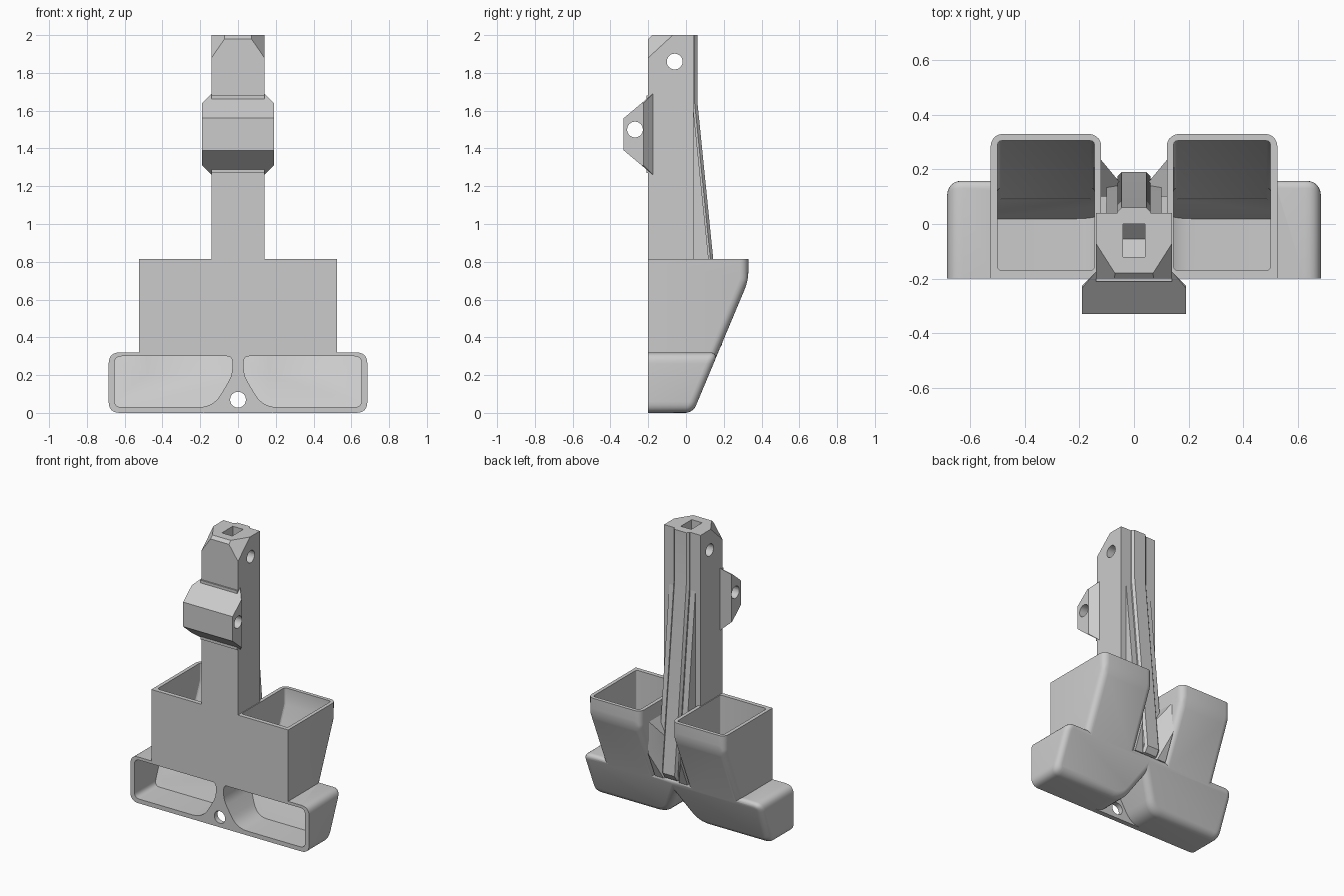
import bpy, bmesh
from mathutils import Vector

cube = bpy.data.objects.get("Cube")
if cube:
    bpy.data.objects.remove(cube, do_unlink=True)

grey = bpy.data.materials.new("plain grey")
grey.use_nodes = True
grey.diffuse_color = (0.6, 0.6, 0.6, 1)
grey.node_tree.nodes["Principled BSDF"].inputs["Base Color"].default_value = (0.6, 0.6, 0.6, 1)

FRONT, TOP = -0.2, 0.815
SLOPE_POINT, SLOPE_NORMAL = Vector((0, 0.045, 0.02)), Vector((0, 0.68, -0.285))


def rounded(pts, steps=6):
    """Outline whose corners (u, v, reach) are replaced by curves."""
    out = []
    for i, (u, v, reach) in enumerate(pts):
        c = Vector((u, v))
        if not reach:
            out.append(c)
            continue
        before, after = Vector(pts[i - 1][:2]), Vector(pts[(i + 1) % len(pts)][:2])
        a = c + (before - c).normalized() * reach
        b = c + (after - c).normalized() * reach
        for k in range(steps + 1):
            t = k / steps
            out.append(a * (1 - t) ** 2 + c * 2 * t * (1 - t) + b * t * t)
    return out


def prism(pts, axis, lo, hi):
    """Extrude a flat outline along one axis."""
    place = {"x": lambda u, v, t: (t, u, v),
             "y": lambda u, v, t: (u, t, v),
             "z": lambda u, v, t: (u, v, t)}[axis]
    bm = bmesh.new()
    face = bm.faces.new([bm.verts.new(place(p[0], p[1], lo)) for p in pts])
    ext = bmesh.ops.extrude_face_region(bm, geom=[face])
    shift = Vector(place(0, 0, hi - lo))
    for v in ext["geom"]:
        if isinstance(v, bmesh.types.BMVert):
            v.co += shift
    bmesh.ops.recalc_face_normals(bm, faces=bm.faces)
    return bm


def slice_off(bm, point, normal):
    """Remove everything beyond a plane and close the cut."""
    bmesh.ops.bisect_plane(bm, geom=bm.verts[:] + bm.edges[:] + bm.faces[:], dist=1e-5,
                           plane_co=point, plane_no=normal, clear_outer=True)
    bmesh.ops.holes_fill(bm, edges=[e for e in bm.edges if e.is_boundary])
    bmesh.ops.recalc_face_normals(bm, faces=bm.faces)
    return bm


def soften(bm, rule, width, segments=5):
    edges = [e for e in bm.edges if rule(e.verts[0].co, e.verts[1].co)]
    bmesh.ops.bevel(bm, geom=edges, offset=width, segments=segments, profile=0.5,
                    affect="EDGES", clamp_overlap=True)
    return bm


def make(name, bm):
    mesh = bpy.data.meshes.new(name)
    bm.to_mesh(mesh)
    bm.free()
    mesh.materials.append(grey)
    obj = bpy.data.objects.new(name, mesh)
    bpy.context.collection.objects.link(obj)
    return obj


def activate(obj):
    bpy.ops.object.select_all(action="DESELECT")
    obj.select_set(True)
    bpy.context.view_layer.objects.active = obj


def combine(obj, bm, operation="DIFFERENCE"):
    tool = make("tool", bm)
    tool.hide_render = True
    mod = obj.modifiers.new("combine", "BOOLEAN")
    mod.operation, mod.object, mod.solver = operation, tool, "EXACT"
    activate(obj)
    bpy.ops.object.modifier_apply(modifier=mod.name)
    bpy.data.objects.remove(tool, do_unlink=True)


def pin_hole(axis, u, v, radius=0.042):
    corners = [(u - radius, v - radius), (u + radius, v - radius),
               (u + radius, v + radius), (u - radius, v + radius)]
    centre = Vector((u, v))
    ring = [centre + (p - centre).normalized() * radius
            for p in rounded([(a, b, radius * 0.999) for a, b in corners])]
    return prism(ring, axis, -0.5, 0.5)


def finish(obj, mirrored=False):
    if mirrored:
        mod = obj.modifiers.new("mirror", "MIRROR")
        mod.use_mirror_merge = False
        activate(obj)
        bpy.ops.object.modifier_apply(modifier=mod.name)
    activate(obj)
    bpy.ops.object.shade_smooth_by_angle(angle=0.5)


# Lower outlet of one duct, with its sloped and softened back
outlet = prism(rounded([(0, 0.32, 0), (0.685, 0.32, 0.06), (0.685, 0, 0.06),
                        (0.115, 0, 0.08), (0, 0.195, 0)]), "y", FRONT, 0.3)
slice_off(outlet, SLOPE_POINT, SLOPE_NORMAL)


def on_slope(a, b):
    flat = all(abs((p - SLOPE_POINT).dot(SLOPE_NORMAL)) < 1e-4 for p in (a, b))
    return flat and max(a.x, b.x) > 1e-4


soften(outlet, on_slope, 0.04)
ducts = make("air_ducts", outlet)

# Upper inlet of one duct
inlet = prism([(FRONT, 0.2), (FRONT, TOP), (0.33, TOP), (0.33, 0.7), (0.12, 0.2)],
              "x", 0.12, 0.525)


def back_edge(a, b):
    on_front = a.y < FRONT + 1e-4 or b.y < FRONT + 1e-4
    on_rim = min(a.z, b.z) > TOP - 1e-4
    on_base = max(a.z, b.z) < 0.2001
    return not (on_front or on_rim or on_base)


soften(inlet, back_edge, 0.045)
combine(ducts, inlet, "UNION")

# Hollow passage through the duct
mouth = prism(rounded([(0.03, 0.3, 0.03), (0.655, 0.3, 0.04), (0.655, 0.03, 0.04),
                       (0.13, 0.03, 0.08), (0.03, 0.2, 0.04)]), "y", FRONT - 0.1, 0.3)
slice_off(mouth, SLOPE_POINT - Vector((0, 0.03, 0)), SLOPE_NORMAL)
throat = prism([(-0.17, 0.2), (-0.17, 0.9), (0.305, 0.9), (0.305, 0.7), (0.091, 0.2)],
               "x", 0.145, 0.5)
soften(throat, lambda a, b: abs(a.z - b.z) > 0.05 and abs(a.x - b.x) < 1e-4, 0.015, 3)
combine(ducts, mouth)
combine(ducts, throat)
finish(ducts, mirrored=True)

# Thin web with a screw hole between the outlets
web = make("lower_web", prism([(-0.18, 0), (0.18, 0), (0.085, 0.065), (0, 0.21),
                               (-0.085, 0.065)], "y", FRONT, FRONT + 0.035))
combine(web, pin_hole("y", 0, 0.07))
finish(web)

# Upright column with clipped front corners
post = prism([(-0.14, FRONT), (0.14, FRONT), (0.14, 0.04), (-0.14, 0.04)], "z", 0.305, 2)
for s in (-1, 1):
    a, b, c = Vector((0.14 * s, -0.07, 2)), Vector((0.07 * s, -0.18, 2)), Vector((0.14 * s, FRONT, 1.88))
    n = (b - a).cross(c - a)
    slice_off(post, a, n if n.z > 0 else -n)
slice_off(post, Vector((0, FRONT, 1.98)), Vector((0, -1, 1)))
column = make("column", post)
combine(column, pin_hole("x", -0.06, 1.86))
combine(column, prism([(-0.12, 2.1), (-0.12, 1.8), (-0.055, 1.735), (0.01, 1.8), (0.01, 2.1)],
                      "x", -0.04, 0.04))
finish(column)

# Tapered ribs on the back of the column
rib = prism([(0, 2), (0.06, 2), (0.06, 1.65), (0.19, 0.36), (0.165, 0.32), (0.03, 0.31)],
            "x", -0.06, 0.06)
soften(rib, lambda a, b: min(a.y, b.y) > 0.05 and abs(a.x - b.x) < 1e-4, 0.015, 1)
combine(column, prism([(0.02, 1.6), (0.04, 1.6), (0.12, TOP), (0.165, 0.36), (0.03, 0.31)],
                      "x", -0.1, 0.1), "UNION")
finish(make("back_rib", rib))

# Gussets joining the rib to the ducts
gusset = prism([(0.04, 0.1), (0.05, 0.15), (0.125, 0.24), (0.125, 0.1)], "z", 0.31, 0.72)
slice_off(gusset, SLOPE_POINT - Vector((0, 0.005, 0)), SLOPE_NORMAL)
slice_off(gusset, Vector((0.125, 0, 0.72)), Vector((-1, 0, 0.6)))
finish(make("gussets", gusset), mirrored=True)

# Front mounting block with chamfered ends
block = prism([(-0.175, 1.69), (-0.33, 1.56), (-0.33, 1.39), (-0.175, 1.26)], "x", -0.19, 0.19)
for s in (-1, 1):
    slice_off(block, Vector((0.14 * s, 0, 1.69)), Vector((s, 0, 1)))
    slice_off(block, Vector((0.14 * s, 0, 1.26)), Vector((s, 0, -1)))
    slice_off(block, Vector((0.19 * s, -0.225, 0)), Vector((s, 1, 0)))
mount = make("front_mount", block)
combine(mount, pin_hole("x", -0.27, 1.5))
combine(mount, prism([(-0.14, -0.21), (0.14, -0.21), (0.14, -0.17), (-0.14, -0.17)], "z", 1.27, 1.68), "UNION")
finish(mount)
